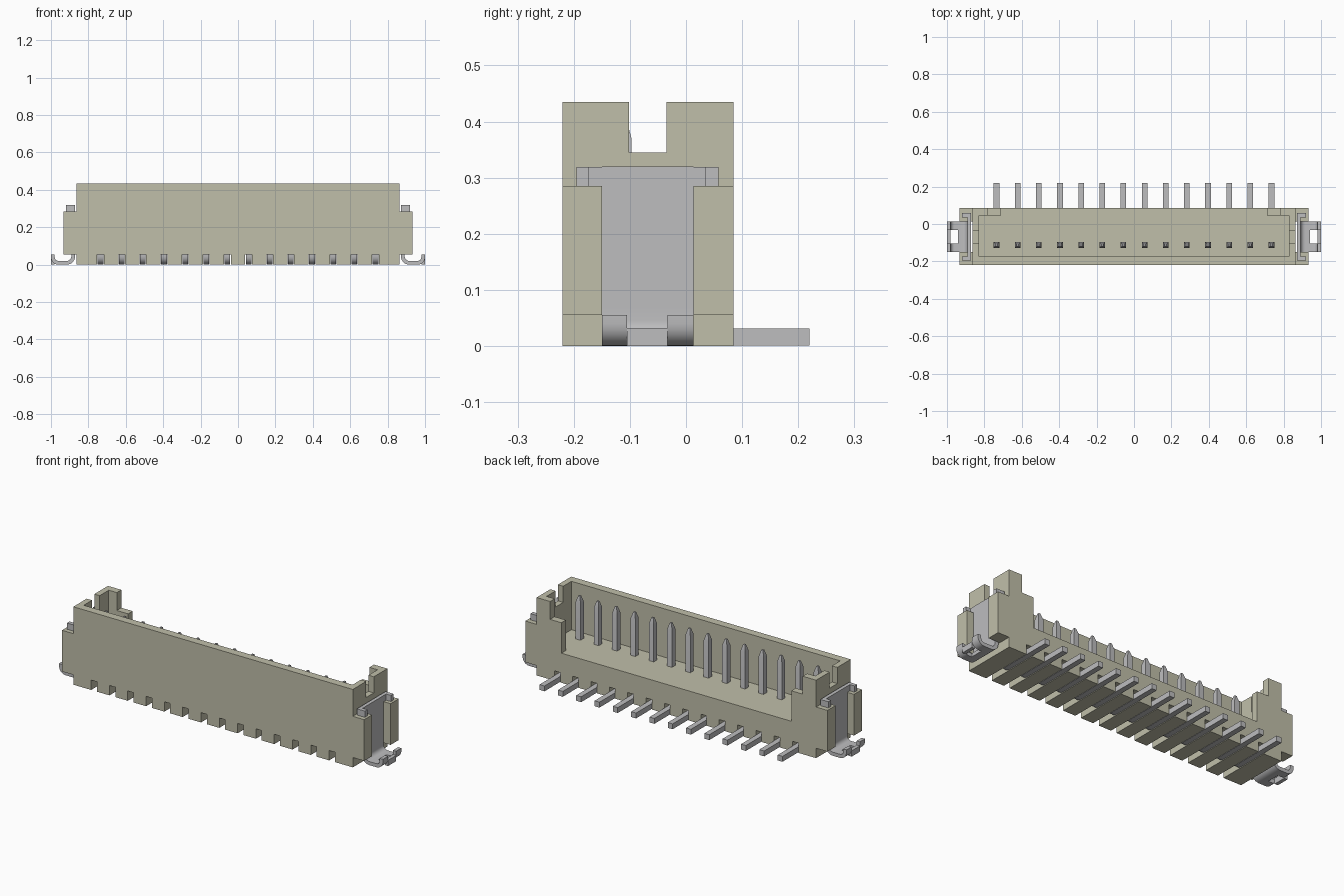
import bpy, bmesh, math

cube = bpy.data.objects.get("Cube")
if cube:
    bpy.data.objects.remove(cube, do_unlink=True)


def material(name, rgb):
    m = bpy.data.materials.new(name)
    m.use_nodes = True
    m.diffuse_color = (*rgb, 1)
    m.node_tree.nodes["Principled BSDF"].inputs["Base Color"].default_value = (*rgb, 1)
    return m


BEIGE = material("beige plastic", (0.53, 0.52, 0.40))
METAL = material("grey metal", (0.51, 0.51, 0.52))


def make(name, bm, mat, smooth=False):
    bmesh.ops.recalc_face_normals(bm, faces=bm.faces)
    me = bpy.data.meshes.new(name)
    bm.to_mesh(me)
    bm.free()
    me.materials.append(mat)
    ob = bpy.data.objects.new(name, me)
    bpy.context.collection.objects.link(ob)
    if smooth:
        bpy.ops.object.select_all(action='DESELECT')
        ob.select_set(True)
        bpy.context.view_layer.objects.active = ob
        bpy.ops.object.shade_smooth_by_angle(angle=math.radians(35))
    return ob


def box(bm, x0, x1, y0, y1, z0, z1):
    vs = bmesh.ops.create_cube(bm, size=1)["verts"]
    for v in vs:
        v.co = (x0 if v.co.x < 0 else x1, y0 if v.co.y < 0 else y1, z0 if v.co.z < 0 else z1)


def mirrored_box(bm, x0, x1, *rest):
    box(bm, x0, x1, *rest)
    box(bm, -x1, -x0, *rest)


def arc(cu, cz, r, a0, a1, n=6):
    return [(cu + r * math.cos(math.radians(a0 + (a1 - a0) * i / n)),
             cz + r * math.sin(math.radians(a0 + (a1 - a0) * i / n))) for i in range(n + 1)]


def sweep(bm, path, half, w0, w1, place, tip=None):
    """Strip of thickness 2*half along a 2D path, spanning w0..w1 across it."""
    rings = []
    for i, (u, z) in enumerate(path):
        a, b = path[max(i - 1, 0)], path[min(i + 1, len(path) - 1)]
        d = math.hypot(b[0] - a[0], b[1] - a[1])
        nu, nz = -(b[1] - a[1]) / d, (b[0] - a[0]) / d
        k = tip if tip and i == len(path) - 1 else 1
        mid, hw = (w0 + w1) / 2, (w1 - w0) / 2 * k
        h = half * k
        rings.append([bm.verts.new(place(u + s * nu * h, mid + t * hw, z + s * nz * h))
                      for s, t in ((-1, -1), (1, -1), (1, 1), (-1, 1))])
    for p, q in zip(rings, rings[1:]):
        for i in range(4):
            bm.faces.new((p[i], p[(i + 1) % 4], q[(i + 1) % 4], q[i]))
    bm.faces.new(rings[0])
    bm.faces.new(rings[-1])


PIN_X = [-0.735 + i * 1.47 / 13 for i in range(14)]


def boolean(target, cutter, op):
    mod = target.modifiers.new(op, 'BOOLEAN')
    mod.object, mod.operation, mod.solver = cutter, op, 'EXACT'
    mod.use_self = True
    bpy.context.view_layer.objects.active = target
    bpy.ops.object.modifier_apply(modifier=mod.name)
    bpy.data.objects.remove(cutter, do_unlink=True)


# Housing block with end ears
bm = bmesh.new()
box(bm, -0.863, 0.863, -0.22, 0.085, 0, 0.435)
housing = make("housing", bm, BEIGE)
bm = bmesh.new()
for y0, y1 in ((-0.22, -0.15), (0.013, 0.085)):
    mirrored_box(bm, 0.84, 0.933, y0, y1, 0.055, 0.285)
boolean(housing, make("ears", bm, BEIGE), 'UNION')

# Cavity, then stepped rear opening
for name, dims in (("cavity", (-0.83, 0.83, -0.175, 0.045, 0.165, 0.6)),
                   ("rear_opening", (-0.71, 0.71, 0.0, 0.2, 0.165, 0.6)),
                   ("rear_step", (-0.78, 0.78, 0.0, 0.2, 0.335, 0.6))):
    bm = bmesh.new()
    box(bm, *dims)
    boolean(housing, make(name, bm, BEIGE), 'DIFFERENCE')

# Side wall slots and pin grooves underneath
bm = bmesh.new()
mirrored_box(bm, 0.8, 0.95, -0.102, -0.035, 0.345, 0.6)
for x in PIN_X:
    box(bm, x - 0.018, x + 0.018, -0.4, 0.3, -0.1, 0.055)
boolean(housing, make("slots", bm, BEIGE), 'DIFFERENCE')

# Bent contact pins with tapered tips
pin_path = ([(0.22, 0.016), (0.0, 0.016)] + arc(-0.082, 0.046, 0.03, 270, 180)
            + [(-0.112, 0.37), (-0.112, 0.405)])
for i, x in enumerate(PIN_X):
    bm = bmesh.new()
    sweep(bm, pin_path, 0.015, x - 0.015, x + 0.015,
          lambda u, w, z: (w, u, z), tip=0.35)
    make(f"contact_pin_{i + 1}", bm, METAL, smooth=True)

# Solder brackets at both ends
bend = [(0.881, 0.07)] + arc(0.916, 0.045, 0.035, 180, 270)
curl = bend + arc(0.96, 0.04, 0.03, 270, 360) + [(0.99, 0.055)]
for side, label in ((1, "left"), (-1, "right")):
    place = lambda u, w, z: (side * u, w, z)
    bm = bmesh.new()
    sweep(bm, curl, 0.010, -0.15, -0.105, place)
    sweep(bm, curl, 0.010, -0.033, 0.013, place)
    sweep(bm, bend + [(0.94, 0.010)], 0.010, -0.105, -0.033, place)
    make(label + "_solder_foot", bm, METAL, smooth=True)
    bm = bmesh.new()
    xs = lambda a, b: (a, b) if side > 0 else (-b, -a)
    box(bm, *xs(0.871, 0.891), -0.15, 0.013, 0.07, 0.32)
    box(bm, *xs(0.871, 0.891), -0.195, 0.058, 0.2, 0.3195)
    box(bm, *xs(0.891, 0.92), -0.195, -0.173, 0.2, 0.3195)
    box(bm, *xs(0.891, 0.92), 0.035, 0.058, 0.2, 0.3195)
    box(bm, *xs(0.98, 1.0), -0.105, -0.033, 0.0, 0.032)
    make(label + "_retainer_plate", bm, METAL)
